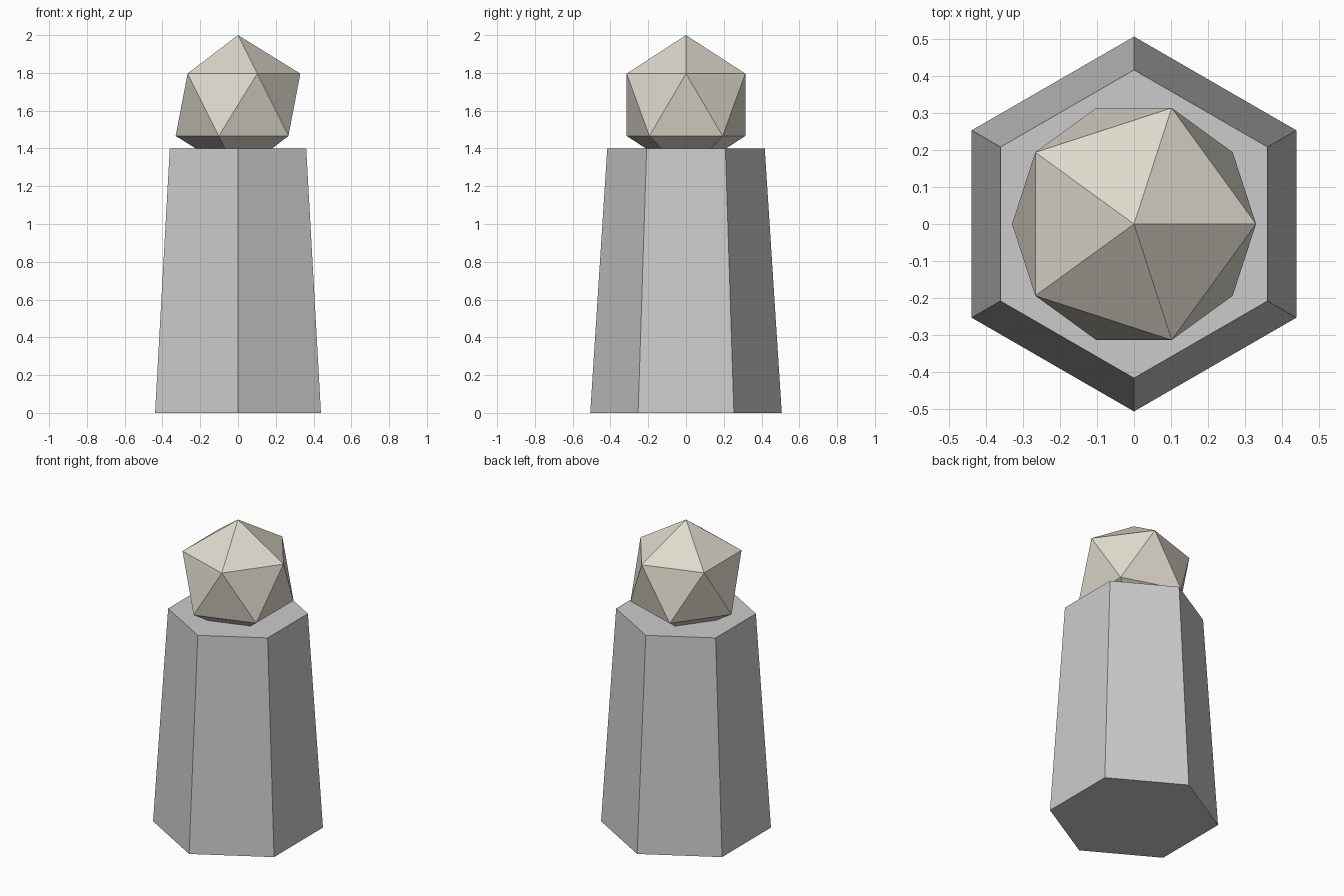
import bpy

if "Cube" in bpy.data.objects:
    bpy.data.objects.remove(bpy.data.objects["Cube"])

PEDESTAL_H = 1.4
GEM_R = 0.369

# Tapered hexagonal pedestal, corners on the y axis
bpy.ops.mesh.primitive_cone_add(vertices=6, radius1=0.507, radius2=0.417,
                                depth=PEDESTAL_H, location=(0, 0, PEDESTAL_H / 2))
bpy.context.object.name = "pedestal"

# Faceted icosahedron set partly into the pedestal top
bpy.ops.mesh.primitive_ico_sphere_add(subdivisions=1, radius=GEM_R,
                                      location=(0, 0, 2.0 - GEM_R))
stone = bpy.context.object
stone.name = "faceted_stone"

# Warm pale stone colour
mat = bpy.data.materials.new("pale_stone")
mat.diffuse_color = (0.74, 0.70, 0.61, 1)
mat.use_nodes = True
mat.node_tree.nodes["Principled BSDF"].inputs["Base Color"].default_value = mat.diffuse_color
stone.data.materials.append(mat)
